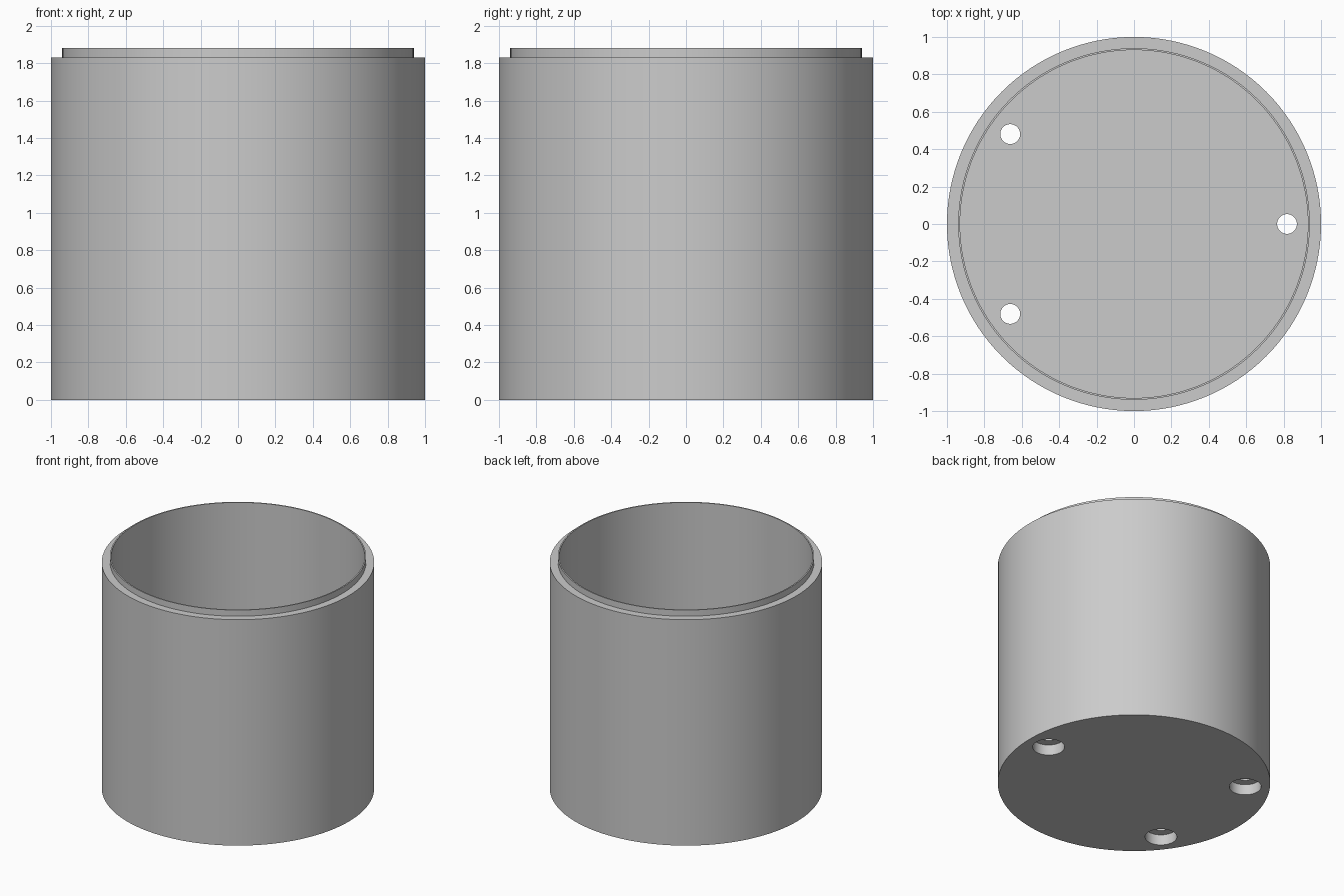
import bpy, bmesh, math
from mathutils import Vector

if "Cube" in bpy.data.objects:
    bpy.data.objects.remove(bpy.data.objects["Cube"], do_unlink=True)

grey = bpy.data.materials.new("plain grey")
grey.use_nodes = True
colour = (0.6, 0.6, 0.6, 1)
grey.diffuse_color = colour
grey.node_tree.nodes["Principled BSDF"].inputs["Base Color"].default_value = colour


def lathe(name, profile, sides):
    """Turn an (r, z) profile that starts and ends on the axis into a closed solid."""
    bm = bmesh.new()
    rings = []
    for r, z in profile:
        if r == 0:
            rings.append([bm.verts.new((0, 0, z))])
        else:
            rings.append([bm.verts.new((r * math.cos(math.tau * i / sides),
                                        r * math.sin(math.tau * i / sides), z))
                          for i in range(sides)])
    for a, b in zip(rings, rings[1:]):
        for i in range(sides):
            j = (i + 1) % sides
            corners = [a[i % len(a)], a[j % len(a)], b[j % len(b)], b[i % len(b)]]
            bm.faces.new(list(dict.fromkeys(corners)))
    bmesh.ops.recalc_face_normals(bm, faces=bm.faces)
    mesh = bpy.data.meshes.new(name)
    bm.to_mesh(mesh)
    bm.free()
    mesh.materials.append(grey)
    obj = bpy.data.objects.new(name, mesh)
    bpy.context.collection.objects.link(obj)
    return obj


# Hollow cup: thick floor, straight wall, thin raised lip
floor, shoulder, rim = 0.16, 1.83, 1.88
cup = lathe("cup_body", [(0, 0), (1, 0), (1, shoulder), (0.94, shoulder),
                         (0.94, rim), (0.93, rim), (0.93, floor), (0, floor)], 128)

# Three counterbored screw holes through the floor
bpy.context.view_layer.objects.active = cup
bore = 0.085
for angle in (0, 144, 216):
    cutter = lathe("hole_cutter", [(0, -0.1), (0.117, -0.1), (0.117, bore),
                                   (0.053, bore), (0.053, 0.3), (0, 0.3)], 48)
    a = math.radians(angle)
    cutter.location = Vector((math.cos(a), math.sin(a), 0)) * 0.818
    cutter.hide_render = True
    cut = cup.modifiers.new("screw_hole", "BOOLEAN")
    cut.operation = "DIFFERENCE"
    cut.solver = "EXACT"
    cut.object = cutter
    bpy.context.view_layer.update()
    bpy.ops.object.modifier_apply(modifier=cut.name)
    bpy.data.objects.remove(cutter, do_unlink=True)

# Smooth walls with crisp rims
for o in bpy.context.selected_objects:
    o.select_set(False)
cup.select_set(True)
bpy.ops.object.shade_smooth_by_angle(angle=math.radians(30))
